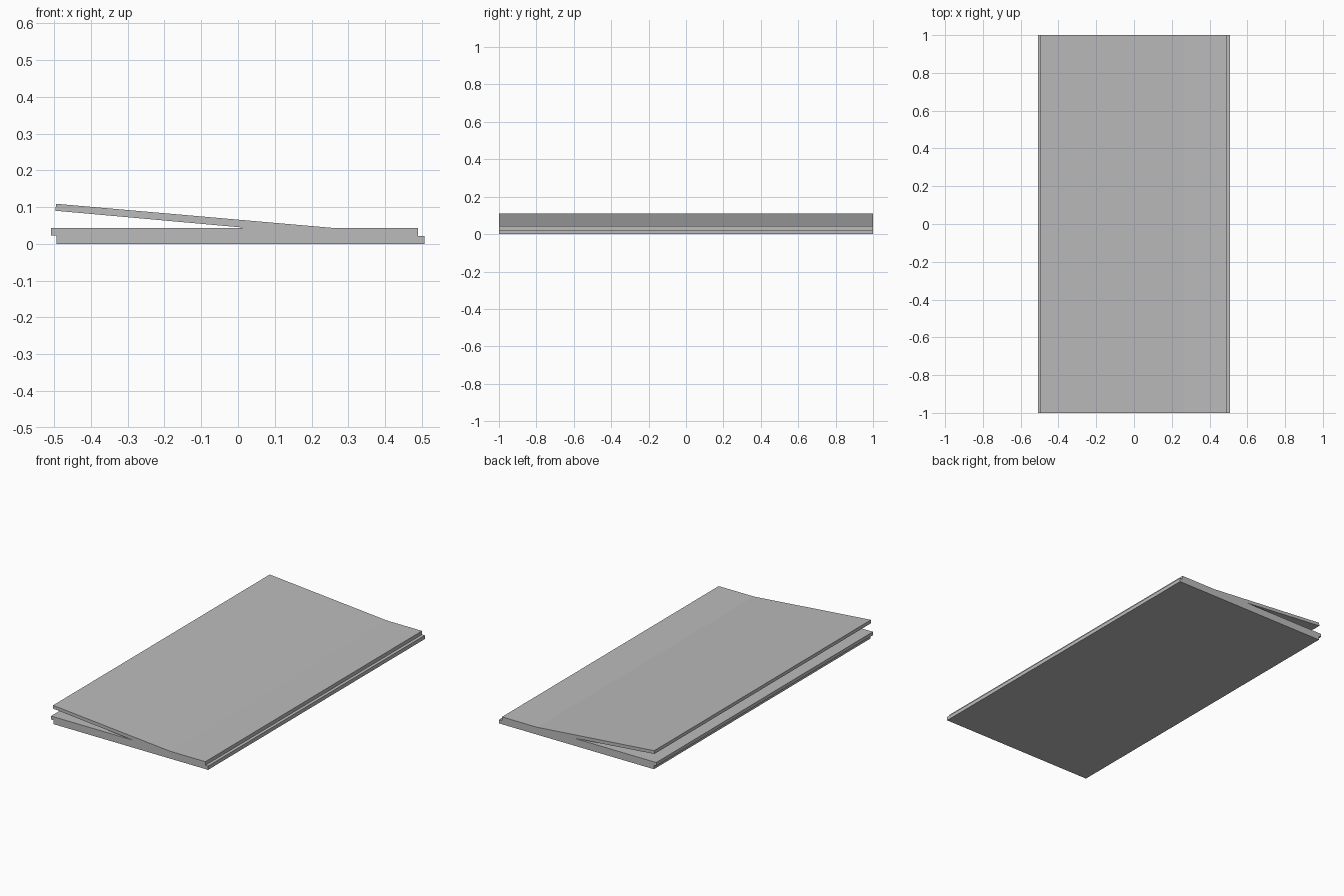
import bpy
import bmesh

default = bpy.data.objects.get("Cube")
if default:
    bpy.data.objects.remove(default, do_unlink=True)

# Single flat grey
grey = bpy.data.materials.new("plain_grey")
grey.use_nodes = True
colour = (0.5, 0.5, 0.5, 1)
grey.diffuse_color = colour
grey.node_tree.nodes["Principled BSDF"].inputs["Base Color"].default_value = colour


def extrude_profile(name, profile, y_front, y_back):
    """Sweep an x-z outline along y into a solid board."""
    bm = bmesh.new()
    face = bm.faces.new([bm.verts.new((x, y_front, z)) for x, z in profile])
    swept = bmesh.ops.extrude_face_region(bm, geom=[face])["geom"]
    verts = [v for v in swept if isinstance(v, bmesh.types.BMVert)]
    bmesh.ops.translate(bm, verts=verts, vec=(0, y_back - y_front, 0))
    bmesh.ops.recalc_face_normals(bm, faces=bm.faces)
    mesh = bpy.data.meshes.new(name)
    bm.to_mesh(mesh)
    bm.free()
    mesh.materials.append(grey)
    obj = bpy.data.objects.new(name, mesh)
    bpy.context.collection.objects.link(obj)
    return obj


# Lapped base board with a sloping flap rising from its top
lapped_board = extrude_profile("lapped_board", [
    (-0.493, 0), (0.507, 0), (0.507, 0.022), (0.489, 0.022),
    (0.489, 0.043),                     # right lap
    (0.262, 0.043), (-0.495, 0.109),    # flap top
    (-0.496, 0.09), (0.017, 0.044),     # flap underside
    (-0.01, 0.043), (-0.508, 0.043),    # board top under the flap
    (-0.508, 0.023), (-0.493, 0.023),   # left lap
], -1, 1)
